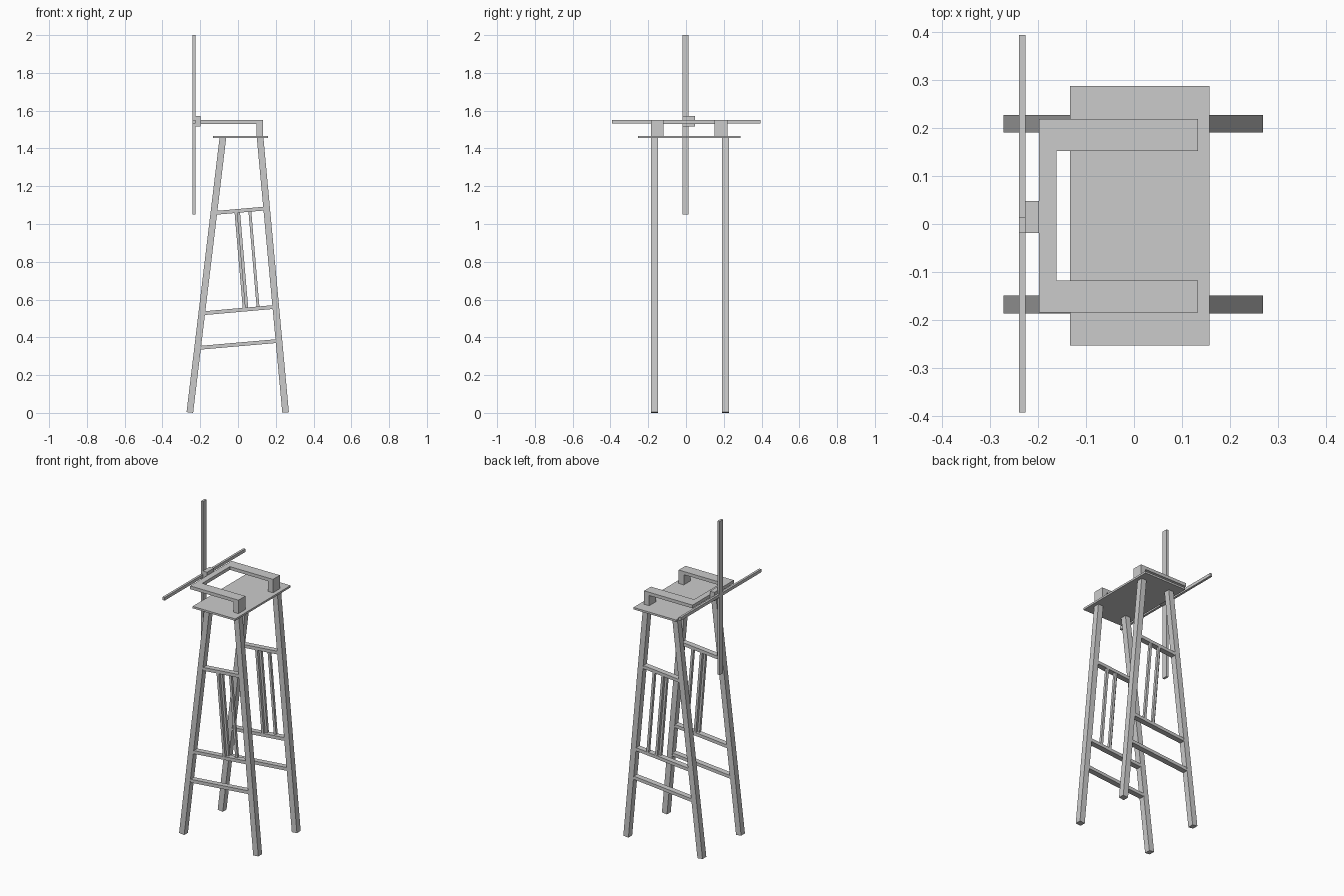
import bpy, bmesh, math
from mathutils import Matrix, Vector

if "Cube" in bpy.data.objects:
    bpy.data.objects.remove(bpy.data.objects["Cube"])


def box(name, x, y, z):
    """Axis-aligned box from three (min, max) ranges."""
    bm = bmesh.new()
    size = [r[1] - r[0] for r in (x, y, z)]
    bmesh.ops.create_cube(bm, size=1, matrix=Matrix.Diagonal((*size, 1)))
    return finish(name, bm, [(r[0] + r[1]) / 2 for r in (x, y, z)])


def beam(name, a, b, y, width, depth):
    """Square bar between two (x, z) points, lying in the plane at y."""
    dx, dz = b[0] - a[0], b[1] - a[1]
    bm = bmesh.new()
    bmesh.ops.create_cube(bm, size=1, matrix=Matrix.Diagonal((width, depth, math.hypot(dx, dz), 1)))
    ob = finish(name, bm, ((a[0] + b[0]) / 2, y, (a[1] + b[1]) / 2))
    ob.rotation_euler.y = math.atan2(dx, dz)
    return ob


def prism(name, outline, z0, z1):
    """Flat outline extruded upwards."""
    bm = bmesh.new()
    face = bm.faces.new([bm.verts.new((x, y, z0)) for x, y in outline])
    top = bmesh.ops.extrude_face_region(bm, geom=[face])["geom"]
    bmesh.ops.translate(bm, vec=(0, 0, z1 - z0),
                        verts=[v for v in top if isinstance(v, bmesh.types.BMVert)])
    bmesh.ops.recalc_face_normals(bm, faces=bm.faces)
    return finish(name, bm, (0, 0, 0))


def finish(name, bm, location):
    mesh = bpy.data.meshes.new(name)
    bm.to_mesh(mesh)
    bm.free()
    ob = bpy.data.objects.new(name, mesh)
    ob.location = Vector(location)
    bpy.context.collection.objects.link(ob)
    return ob


# Two side frames: splayed legs, sloping rungs and slats
for side, y in (("front", -0.168), ("back", 0.209)):
    beam(side + "_left_leg", (-0.255, 0.002), (-0.08, 1.457), y, 0.035, 0.037)
    beam(side + "_right_leg", (0.252, 0.002), (0.117, 1.457), y, 0.035, 0.037)
    beam(side + "_upper_rung", (-0.12, 1.059), (0.145, 1.082), y, 0.02, 0.034)
    beam(side + "_middle_rung", (-0.19, 0.527), (0.195, 0.561), y, 0.02, 0.034)
    beam(side + "_lower_rung", (-0.21, 0.344), (0.215, 0.381), y, 0.02, 0.034)
    for i, (x, dy) in enumerate(((-0.011, -0.008), (0.003, 0.008), (0.063, 0.008))):
        beam(f"{side}_slat_{i + 1}", (x, 1.065), (x + 0.044, 0.55), y + dy, 0.015, 0.016)

# Seat board
box("seat", (-0.133, 0.158), (-0.253, 0.288), (1.455, 1.467))

# U-shaped arm rail on two posts
prism("arm_rail", [(-0.198, -0.185), (0.133, -0.185), (0.133, -0.118), (-0.162, -0.118),
                   (-0.162, 0.152), (0.133, 0.152), (0.133, 0.219), (-0.198, 0.219)], 1.53, 1.55)
box("front_arm_post", (0.098, 0.133), (-0.185, -0.118), (1.466, 1.531))
box("back_arm_post", (0.098, 0.133), (0.152, 0.219), (1.466, 1.531))

# Crossed rods and the block that holds them
box("rod_bracket", (-0.227, -0.198), (-0.019, 0.048), (1.517, 1.571))
box("vertical_rod", (-0.24, -0.226), (-0.019, 0.014), (1.05, 2.0))
box("horizontal_rod", (-0.24, -0.226), (-0.393, 0.394), (1.531, 1.55))
